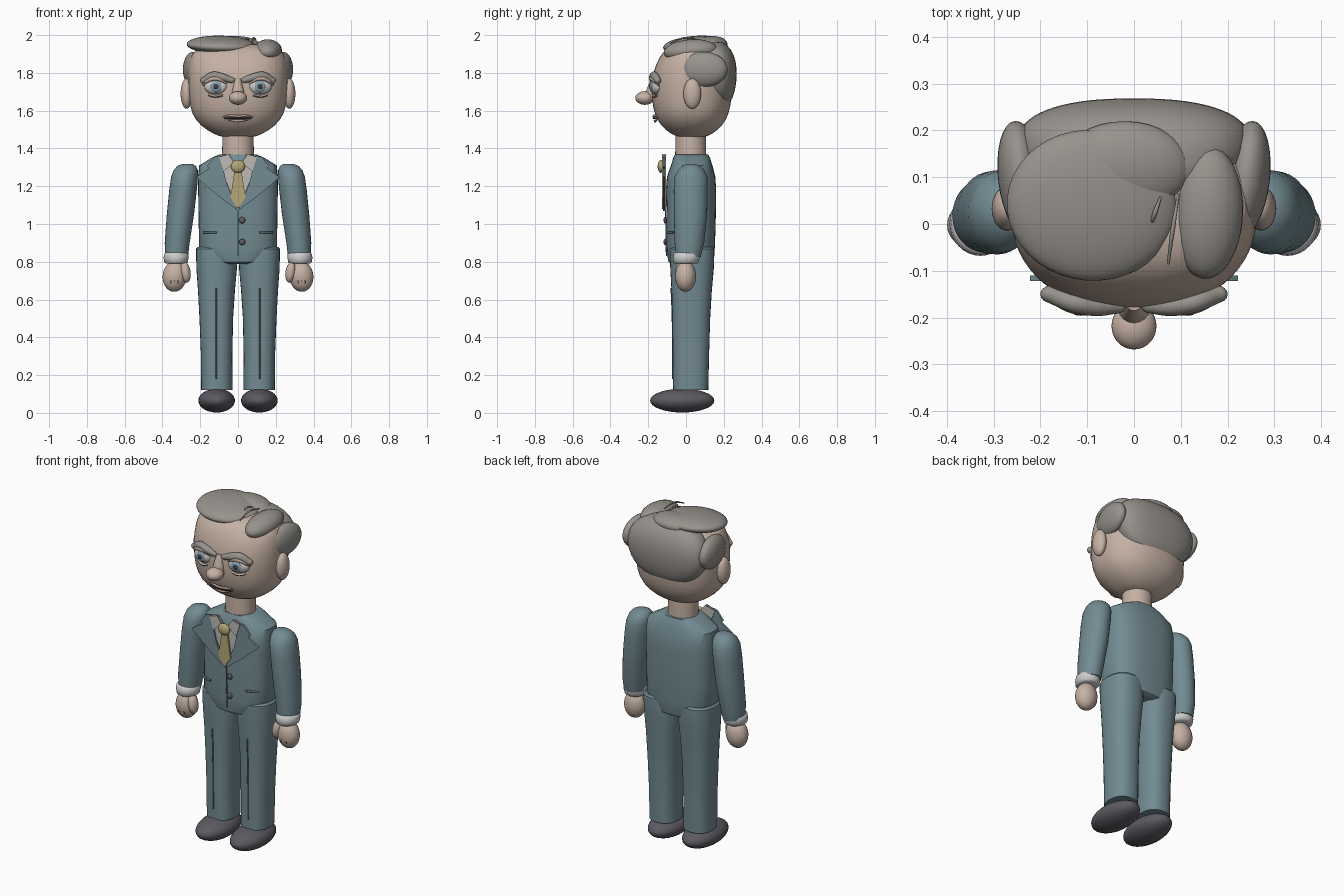
import bpy, bmesh, math
from mathutils import Matrix, Euler

COL = dict(skin=(.56, .44, .37), suit=(.17, .26, .29), hair=(.31, .29, .265), shoe=(.11, .10, .12),
           white=(.72, .72, .70), shirt=(.52, .50, .46), tie=(.46, .39, .18), dark=(.05, .05, .055),
           blue=(.25, .36, .42), lip=(.45, .32, .28), trim=(.10, .15, .17))
MATS = {}
for k, c in COL.items():
    MATS[k] = bpy.data.materials.new(k)
    MATS[k].diffuse_color = (*c, 1)


def finish(bm, name, col, angle=40, sub=0):
    bmesh.ops.recalc_face_normals(bm, faces=bm.faces[:])
    me = bpy.data.meshes.new(name)
    bm.to_mesh(me)
    bm.free()
    ob = bpy.data.objects.new(name, me)
    bpy.context.collection.objects.link(ob)
    me.materials.append(MATS[col])
    bpy.ops.object.select_all(action='DESELECT')
    ob.select_set(True)
    bpy.context.view_layer.objects.active = ob
    bpy.ops.object.shade_smooth_by_angle(angle=math.radians(angle))
    if sub:
        ob.modifiers.new("smooth", 'SUBSURF').levels = sub
        ob.modifiers["smooth"].render_levels = sub
    return ob


def ball(name, col, c, r, rot=(0, 0, 0), seg=32):
    bm = bmesh.new()
    m = Matrix.Translation(c) @ Euler(rot).to_matrix().to_4x4() @ Matrix.Diagonal((*r, 1))
    bmesh.ops.create_uvsphere(bm, u_segments=seg, v_segments=seg // 2, radius=1, matrix=m)
    return finish(bm, name, col)


def loft(name, col, rings, e=2.0, n=32, sub=0, angle=40):
    """Superellipse cross-sections (z, cx, cy, rx, ry) joined upwards."""
    bm = bmesh.new()
    f = lambda v: math.copysign(abs(v) ** (2 / e), v)
    loops = []
    for z, cx, cy, rx, ry in rings:
        ts = [2 * math.pi * i / n for i in range(n)]
        loops.append([bm.verts.new((cx + rx * f(math.cos(t)), cy + ry * f(math.sin(t)), z)) for t in ts])
    for a, b in zip(loops, loops[1:]):
        for i in range(n):
            j = (i + 1) % n
            bm.faces.new((a[i], a[j], b[j], b[i]))
    bm.faces.new(loops[0][::-1])
    bm.faces.new(loops[-1])
    return finish(bm, name, col, angle, sub)


def plate(name, col, pts, y, t=.006):
    """Flat x-z outline with a small thickness."""
    bm = bmesh.new()
    face = bm.faces.new([bm.verts.new((x, y, z)) for x, z in pts])
    new = bmesh.ops.extrude_face_region(bm, geom=[face])['geom']
    bmesh.ops.translate(bm, vec=(0, t, 0), verts=[v for v in new if isinstance(v, bmesh.types.BMVert)])
    return finish(bm, name, col)


def tube(name, col, pts, r, radii=None):
    cu = bpy.data.curves.new(name, 'CURVE')
    cu.dimensions, cu.bevel_depth, cu.bevel_resolution, cu.use_fill_caps = '3D', r, 3, True
    sp = cu.splines.new('BEZIER')
    sp.bezier_points.add(len(pts) - 1)
    for i, (b, p) in enumerate(zip(sp.bezier_points, pts)):
        b.co = p
        b.handle_left_type = b.handle_right_type = 'AUTO'
        b.radius = radii[i] if radii else 1
    cu.resolution_u = 6
    cu.materials.append(MATS[col])
    ob = bpy.data.objects.new(name, cu)
    bpy.context.collection.objects.link(ob)
    return ob


# head and neck
loft("head", "skin", [(1.455, 0, .03, .07, .06), (1.475, 0, .03, .13, .11), (1.52, 0, .03, .20, .165),
     (1.58, 0, .03, .247, .198), (1.66, 0, .03, .26, .213), (1.76, 0, .03, .266, .215), (1.85, 0, .035, .262, .195),
     (1.91, 0, .04, .245, .165), (1.945, 0, .045, .19, .125), (1.955, 0, .045, .09, .06)], e=2.3, sub=1)
loft("neck", "skin", [(1.33, 0, .025, .085, .083), (1.48, 0, .025, .082, .08)])

# jacket
loft("jacket", "suit", [(.788, 0, .025, .09, .10), (.80, 0, .025, .14, .118), (.84, 0, .025, .19, .125),
     (.88, 0, .025, .207, .128), (1.0, 0, .027, .208, .13), (1.18, 0, .027, .211, .133), (1.25, 0, .027, .212, .128),
     (1.31, 0, .03, .205, .11), (1.35, 0, .03, .14, .097), (1.368, 0, .03, .10, .088)], e=2.7, n=40)

# shirt, tie and jacket details
plate("shirt_front", "shirt", [(-.115, 1.355), (-.05, 1.37), (0, 1.31), (.05, 1.37), (.115, 1.355), (0, 1.07)], -.113)
plate("tie", "tie", [(-.018, 1.285), (.018, 1.285), (.04, 1.14), (0, 1.08), (-.04, 1.14)], -.128, .01)
ball("tie_knot", "tie", (0, -.132, 1.305), (.037, .018, .034))
plate("pocket_square", "white", [(-.18, 1.19), (-.145, 1.2), (-.158, 1.215)], -.108, .03)
tube("jacket_opening", "trim", [(0, -.104, .83), (0, -.106, .95), (0, -.108, 1.07)], .003)
for i, z in enumerate((.905, 1.02)):
    ball(f"button_{i}", "shoe", (.022, -.11, z), (.017, .009, .017), seg=16)

# face centre
ball("nose_tip", "skin", (0, -.218, 1.667), (.048, .05, .036))
loft("nose_bridge", "skin", [(1.66, 0, -.185, .036, .035), (1.71, 0, -.18, .03, .03), (1.77, 0, -.17, .016, .015)], n=16)
tube("upper_lip", "lip", [(-.08, -.148, 1.567), (-.035, -.168, 1.573), (0, -.17, 1.57), (.035, -.168, 1.573),
     (.08, -.148, 1.567)], .007, [.4, 1, 1, 1, .4])
tube("lower_lip", "lip", [(-.055, -.152, 1.552), (0, -.163, 1.546), (.055, -.152, 1.552)], .008, [.4, 1, .4])
tube("mouth_line", "dark", [(-.07, -.155, 1.56), (0, -.174, 1.56), (.07, -.155, 1.56)], .003)

for s, side in ((-1, "left"), (1, "right")):
    # eyes, lids, bags and brows
    ball(f"eye_{side}", "white", (s * .118, -.158, 1.728), (.062, .03, .042), (0, 0, s * .2))
    ball(f"iris_{side}", "blue", (s * .115, -.181, 1.728), (.031, .012, .031), (0, 0, s * .1), 20)
    ball(f"pupil_{side}", "dark", (s * .115, -.19, 1.728), (.015, .006, .015), seg=16)
    tube(f"eyelid_{side}", "skin", [(s * .055, -.167, 1.735), (s * .085, -.182, 1.762), (s * .125, -.182, 1.77),
         (s * .165, -.163, 1.755), (s * .185, -.145, 1.735)], .011, [.5, 1, 1, 1, .5])
    tube(f"eye_bag_{side}", "skin", [(s * .08, -.172, 1.682), (s * .12, -.167, 1.675), (s * .155, -.15, 1.684)], .007)
    tube(f"eye_bag_line_{side}", "dark", [(s * .085, -.178, 1.68), (s * .12, -.173, 1.673), (s * .155, -.156, 1.682)], .0025)
    pts = [(s * .035, -.175, 1.762), (s * .08, -.175, 1.775), (s * .13, -.167, 1.785), (s * .178, -.15, 1.76)]
    tube(f"eyebrow_{side}", "hair", pts, .022, [.75, 1, 1, .85])
    for p, r in ((pts[0], .016), (pts[-1], .0185)):
        ball(f"eyebrow_end_{side}", "hair", p, (r * 1.2, r, r), seg=16)
    # ears and side hair
    ball(f"ear_{side}", "skin", (s * .272, .033, 1.69), (.032, .047, .08))
    ball(f"side_hair_{side}", "hair", (s * .24, .095, 1.818), (.05, .126, .093), (0, 0, s * -.12))
    # lapels and pockets
    plate(f"lapel_{side}", "suit", [(s * .095, 1.362), (s * .125, 1.355), (s * .165, 1.305), (s * .152, 1.295),
          (s * .222, 1.248), (s * .1, 1.145), (0, 1.07), (s * .06, 1.215)], -.122, .012)
    plate(f"collar_{side}", "shirt", [(s * .05, 1.37), (s * .1, 1.355), (s * .075, 1.28), (s * .02, 1.325)], -.126)
    tube(f"pocket_{side}", "trim", [(s * .115, -.095, .955), (s * .15, -.087, .955), (s * .182, -.068, .955)], .006)
    # sleeves, cuffs and hands
    loft(f"sleeve_{side}", "suit", [(.825, s * .325, .012, .06, .066), (.9, s * .322, .018, .066, .078),
         (1.05, s * .305, .024, .072, .088), (1.18, s * .291, .025, .073, .09), (1.25, s * .283, .026, .071, .087),
         (1.285, s * .277, .027, .064, .07), (1.306, s * .272, .028, .05, .048), (1.318, s * .268, .028, .028, .025)])
    loft(f"cuff_{side}", "white", [(.79, s * .328, 0, .052, .058), (.797, s * .328, 0, .062, .067),
         (.82, s * .328, .002, .066, .07), (.842, s * .327, .004, .064, .069), (.85, s * .327, .006, .055, .06)], angle=60)
    ball(f"hand_{side}", "skin", (s * .335, -.002, .723), (.064, .055, .082), (0, s * -.1, 0))
    ball(f"thumb_{side}", "skin", (s * .278, -.025, .745), (.027, .032, .056), (0, s * .15, 0), 24)
    for i in range(3):
        x = .318 + .018 * i
        tube(f"finger_line_{side}_{i}", "lip", [(s * x, -.048, .685), (s * x, -.053, .70)], .0025)
    # legs, creases and shoes
    loft(f"leg_{side}", "suit", [(.12, s * .112, .025, .083, .093), (.3, s * .113, .026, .083, .096),
         (.5, s * .115, .028, .089, .1), (.65, s * .114, .03, .098, .107), (.76, s * .113, .032, .107, .115),
         (.84, s * .115, .032, .107, .118), (.868, s * .117, .032, .105, .117), (.878, s * .117, .032, .095, .107)],
         e=2.4)
    tube(f"trouser_crease_{side}", "trim", [(s * .115, -.069, .18), (s * .115, -.072, .5), (s * .115, -.078, .66)], .004)
    ball(f"shoe_{side}", "shoe", (s * .113, -.02, .065), (.097, .17, .063))

# hair: sweep, parted lump, back and loose strands
ball("hair_sweep", "hair", (-.09, .04, 1.948), (.182, .162, .047), (.09, .03, -.08), 40)
ball("hair_parting", "hair", (.157, .024, 1.917), (.076, .142, .06), (.08, 0, -.04))
loft("hair_back", "hair", [(1.625, 0, .17, .09, .04), (1.64, 0, .17, .15, .065), (1.69, 0, .17, .215, .087),
     (1.76, 0, .17, .25, .099), (1.83, 0, .17, .255, .1), (1.9, 0, .16, .23, .095), (1.95, 0, .145, .17, .075),
     (1.972, 0, .13, .09, .045)], e=2.4, sub=1)
for i, (x, y, l) in enumerate(((.045, .025, .065), (.083, -.01, .15))):
    tube(f"hair_strand_{i}", "hair", [(x - .01, y - l / 2, 1.955), (x, y, 1.985), (x + .012, y + l / 2, 1.975)],
         .005, [.6, 1, .5])
# topmost crown of the hair
ball("hair_crown", "hair", (-.02, .12, 1.945), (.14, .1, .05), (.1, 0, 0))
